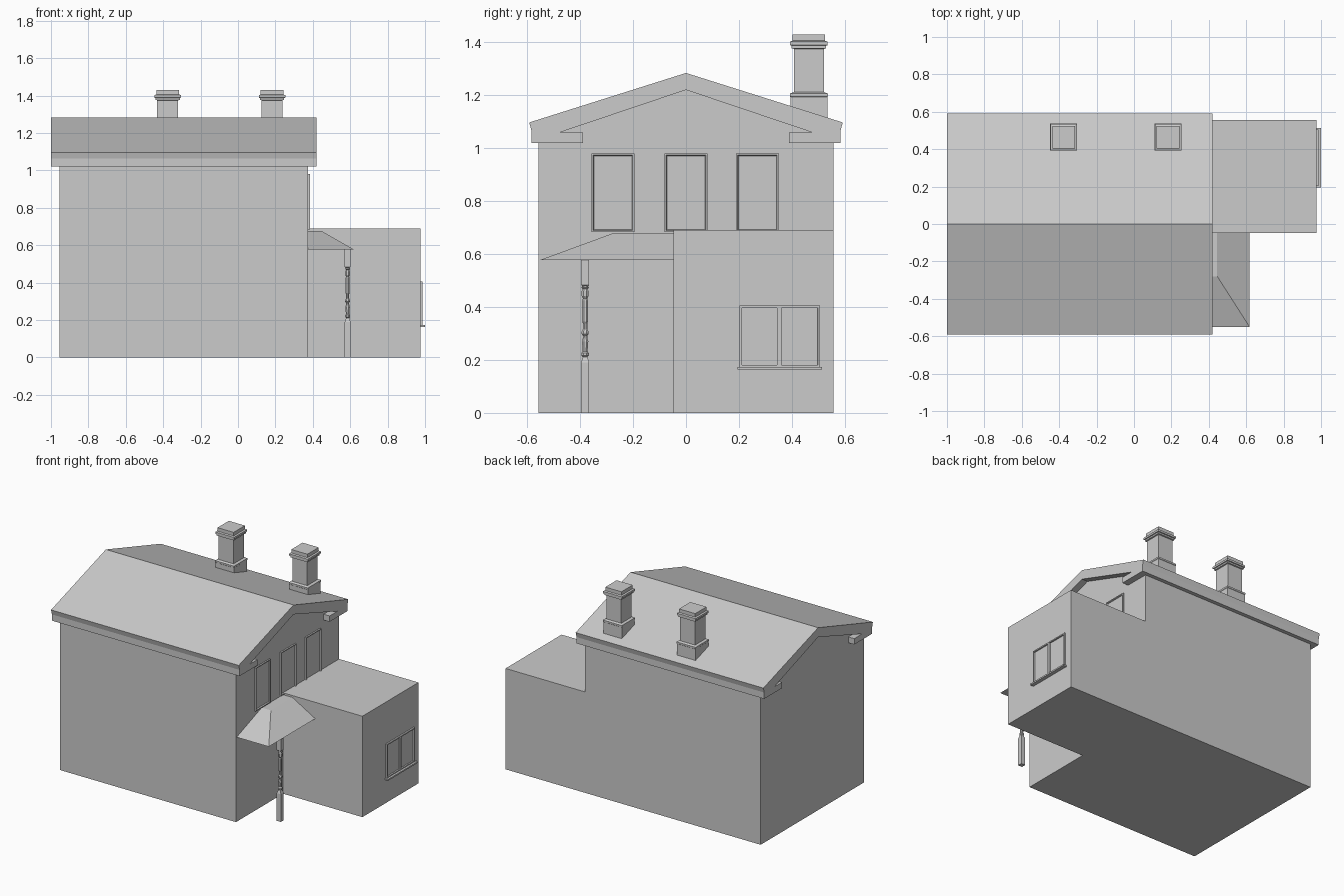
import bpy, bmesh, math
from mathutils import Vector

if "Cube" in bpy.data.objects:
    bpy.data.objects.remove(bpy.data.objects["Cube"])

grey = bpy.data.materials.new("plain grey")
grey.diffuse_color = (0.6, 0.6, 0.6, 1)
grey.use_nodes = True
grey.node_tree.nodes["Principled BSDF"].inputs["Base Color"].default_value = grey.diffuse_color


def finish(name, bm):
    bmesh.ops.recalc_face_normals(bm, faces=bm.faces)
    me = bpy.data.meshes.new(name)
    bm.to_mesh(me)
    bm.free()
    me.materials.append(grey)
    ob = bpy.data.objects.new(name, me)
    bpy.context.collection.objects.link(ob)
    return ob


def prism(name, profile, direction):
    """Extrude a closed 3D outline along a direction."""
    bm = bmesh.new()
    face = bm.faces.new([bm.verts.new(p) for p in profile])
    ext = bmesh.ops.extrude_face_region(bm, geom=[face], use_keep_orig=True)
    moved = [g for g in ext["geom"] if isinstance(g, bmesh.types.BMVert)]
    bmesh.ops.translate(bm, verts=moved, vec=Vector(direction))
    return finish(name, bm)


def box(name, x0, x1, y0, y1, z0, z1):
    return prism(name, [(x0, y0, z0), (x1, y0, z0), (x1, y1, z0), (x0, y1, z0)],
                 (0, 0, z1 - z0))


def stack(name, cx, cy, rings, sides=4):
    """Loft polygon rings given as (half width, z)."""
    bm = bmesh.new()
    k = 1 / math.cos(math.pi / sides)
    loops = []
    for r, z in rings:
        loops.append([bm.verts.new((cx + r * k * math.cos((i + .5) * 2 * math.pi / sides),
                                    cy + r * k * math.sin((i + .5) * 2 * math.pi / sides), z))
                      for i in range(sides)])
    for a, b in zip(loops, loops[1:]):
        for i in range(sides):
            j = (i + 1) % sides
            bm.faces.new((a[i], a[j], b[j], b[i]))
    bm.faces.new(loops[0])
    bm.faces.new(loops[-1])
    return finish(name, bm)


def recessed_panel(name, x0, x1, y0, y1, z0, z1, insets):
    """Box whose +x face is inset in steps of (width, depth)."""
    bm = bmesh.new()
    bmesh.ops.create_cube(bm, size=1)
    for v in bm.verts:
        v.co = (x1 if v.co.x > 0 else x0, y1 if v.co.y > 0 else y0, z1 if v.co.z > 0 else z0)
    bm.normal_update()
    face = max(bm.faces, key=lambda f: f.normal.x)
    for width, depth in insets:
        bmesh.ops.inset_region(bm, faces=[face], thickness=width)
        bmesh.ops.translate(bm, verts=face.verts, vec=(-depth, 0, 0))
    return finish(name, bm)


# main house walls with gables
half = [(0.557, 0), (0.557, 1.05)]
outline = half + [(0, 1.24)] + [(-y, z) for y, z in reversed(half)]
prism("house_walls", [(-0.955, y, z) for y, z in outline], (1.33, 0, 0))

# gable roof with overhang, fascia and eave returns
outer = [(0.592, 1.097), (0.583, 1.063), (0.583, 1.02), (0.39, 1.02), (0.39, 1.06), (0.475, 1.06)]
outline = [(0, 1.284)] + outer + [(0, 1.22)] + [(-y, z) for y, z in reversed(outer)]
prism("gable_roof", [(-1.0, y, z) for y, z in outline], (1.42, 0, 0))

# flat roofed side extension
box("side_extension", 0.37, 0.975, -0.048, 0.557, 0, 0.69)

# chimneys
rings = [(0.07, 1.08), (0.07, 1.193), (0.072, 1.195), (0.072, 1.206), (0.0565, 1.212),
         (0.0565, 1.375), (0.065, 1.377), (0.065, 1.387), (0.071, 1.389), (0.071, 1.402),
         (0.061, 1.406), (0.061, 1.43)]
for side, cx in (("left", -0.376), ("right", 0.182)):
    stack("chimney_" + side, cx, 0.464, rings)

# three upper windows on the gable wall
for i, cy in enumerate((-0.276, 0.0, 0.27)):
    recessed_panel("upper_window_%d" % (i + 1), 0.37, 0.385, cy - 0.081, cy + 0.081,
                   0.683, 0.98, [(0.009, 0), (0.004, 0.008)])

# extension window: frame bars, two panes, sill
for i, (y0, y1) in enumerate(((0.203, 0.352), (0.352, 0.506))):
    recessed_panel("extension_window_%d" % (i + 1), 0.97, 0.986, y0, y1, 0.172, 0.405,
                   [(0.0115, 0), (0.001, 0.009)])
box("window_sill", 0.97, 1.0, 0.194, 0.513, 0.163, 0.173)

# porch canopy: hipped corner with a small flat top
bm = bmesh.new()
low = [bm.verts.new((x, y, 0.578)) for x, y in
       ((0.372, -0.55), (0.618, -0.55), (0.618, -0.045), (0.372, -0.045))]
top = [bm.verts.new((x, y, 0.677)) for x, y in
       ((0.372, -0.28), (0.445, -0.28), (0.445, -0.045), (0.372, -0.045))]
bm.faces.new(low)
bm.faces.new(top)
for i in range(4):
    j = (i + 1) % 4
    bm.faces.new((low[i], low[j], top[j], top[i]))
finish("porch_canopy", bm)

# turned porch post: square ends, round middle
px, py = 0.586, -0.381
stack("post_base", px, py, [(0.0155, 0), (0.0155, 0.19), (0.008, 0.212)])
stack("post_head", px, py, [(0.010, 0.478), (0.0155, 0.484), (0.0155, 0.58)])
stack("post_turning", px, py,
      [(0.009, 0.19), (0.009, 0.212), (0.014, 0.217), (0.014, 0.226), (0.009, 0.232),
       (0.012, 0.27), (0.008, 0.285), (0.008, 0.292), (0.013, 0.298), (0.013, 0.308),
       (0.008, 0.316), (0.008, 0.338), (0.011, 0.345), (0.011, 0.425), (0.008, 0.432),
       (0.013, 0.442), (0.013, 0.46), (0.009, 0.468), (0.014, 0.473), (0.010, 0.482)], 8)
